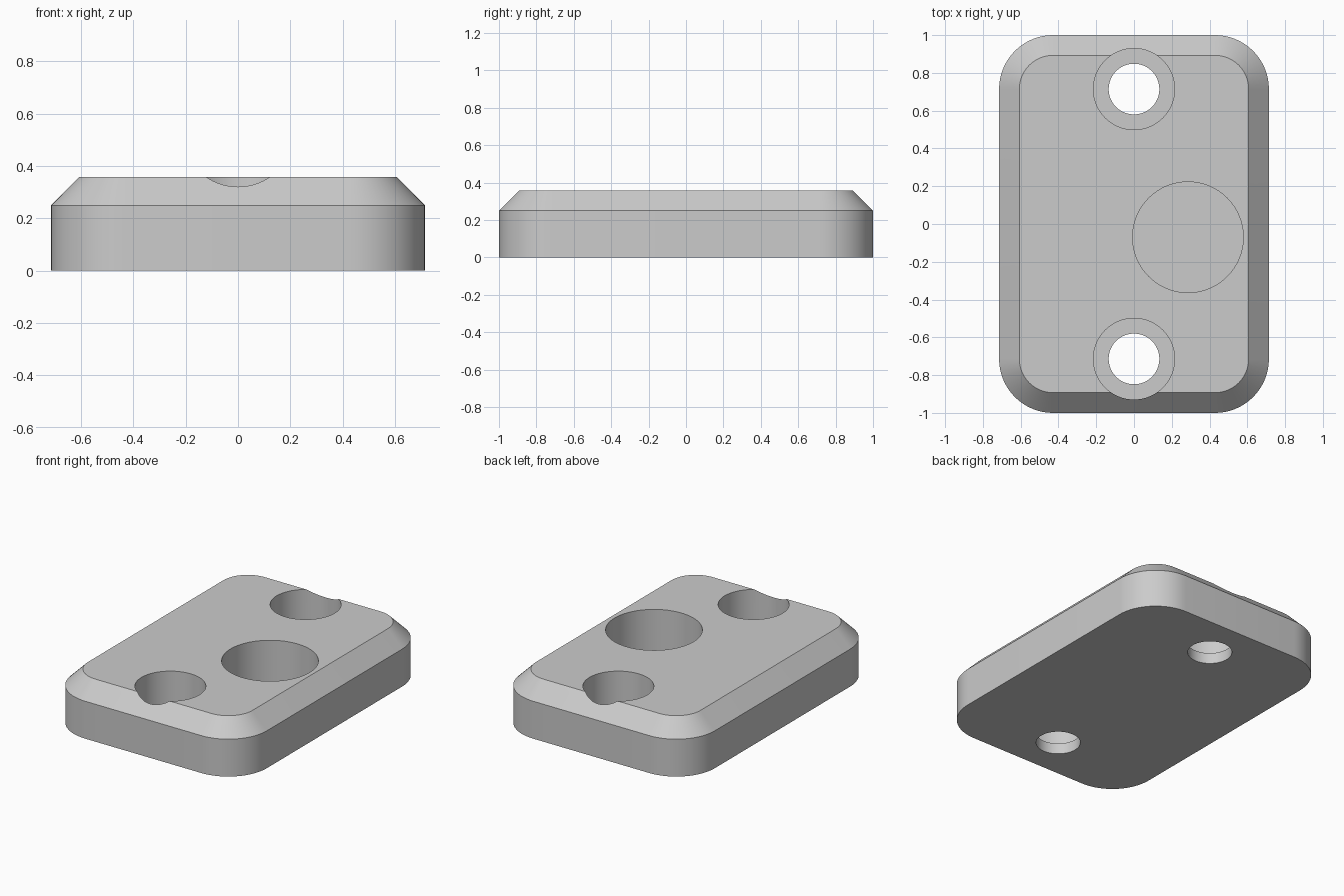
import bpy, bmesh
from math import sin, cos, pi, radians

cube = bpy.data.objects.get("Cube")
if cube:
    bpy.data.objects.remove(cube, do_unlink=True)

UNIT = 1 / 28                      # plate is 40 x 56 x 10 of these
WIDTH, LENGTH, HEIGHT = 20 * UNIT, 28 * UNIT, 10 * UNIT
CHAMFER, CORNER, FLOOR = 3 * UNIT, 8 * UNIT, 2 * UNIT

grey = bpy.data.materials.new("light grey")
grey.use_nodes = True
colour = (0.6, 0.6, 0.6, 1)
grey.diffuse_color = colour
grey.node_tree.nodes["Principled BSDF"].inputs["Base Color"].default_value = colour


def rounded_ring(half_x, half_y, radius, z, steps=16):
    """Outline of a rounded rectangle, counter-clockwise."""
    points = []
    for quarter, (sx, sy) in enumerate([(1, 1), (-1, 1), (-1, -1), (1, -1)]):
        for i in range(steps + 1):
            a = (quarter + i / steps) * pi / 2
            points.append((sx * (half_x - radius) + radius * cos(a),
                           sy * (half_y - radius) + radius * sin(a), z))
    return points


def circle_ring(radius, z, steps=96):
    return [(radius * cos(2 * pi * i / steps), radius * sin(2 * pi * i / steps), z)
            for i in range(steps)]


def stack(name, outlines, location=(0, 0, 0)):
    """Closed solid skinned over a stack of matching outlines."""
    bm = bmesh.new()
    rings = [[bm.verts.new(p) for p in outline] for outline in outlines]
    count = len(rings[0])
    for low, high in zip(rings, rings[1:]):
        for i in range(count):
            j = (i + 1) % count
            bm.faces.new((low[i], low[j], high[j], high[i]))
    bm.faces.new(rings[0][::-1])
    bm.faces.new(rings[-1])
    mesh = bpy.data.meshes.new(name)
    bm.to_mesh(mesh)
    bm.free()
    obj = bpy.data.objects.new(name, mesh)
    obj.location = location
    bpy.context.collection.objects.link(obj)
    mesh.materials.append(grey)
    return obj


# Plate with rounded corners and a chamfered top edge
plate = stack("mounting_plate", [
    rounded_ring(WIDTH, LENGTH, CORNER, 0),
    rounded_ring(WIDTH, LENGTH, CORNER, HEIGHT - CHAMFER),
    rounded_ring(WIDTH - CHAMFER, LENGTH - CHAMFER, CORNER - CHAMFER, HEIGHT)])

# Counterbored screw holes at both ends
cutters = []
HOLE, BORE = 0.134, 0.215
for name, side in (("front", -1), ("back", 1)):
    cutters.append(stack(name + "_screw_hole_cutter", [
        circle_ring(HOLE, -0.1), circle_ring(HOLE, FLOOR),
        circle_ring(BORE, FLOOR), circle_ring(BORE, 0.5)],
        (0, side * 20 * UNIT, 0)))

# Blind round pocket, off centre
cutters.append(stack("round_pocket_cutter",
                     [circle_ring(0.293, FLOOR), circle_ring(0.293, 0.5)],
                     (8 * UNIT, -0.07, 0)))

bpy.ops.object.select_all(action="DESELECT")
bpy.context.view_layer.objects.active = plate
plate.select_set(True)
for cutter in cutters:
    cut = plate.modifiers.new(cutter.name, "BOOLEAN")
    cut.operation = "DIFFERENCE"
    cut.solver = "EXACT"
    cut.object = cutter
    bpy.ops.object.modifier_apply(modifier=cut.name)
    bpy.data.objects.remove(cutter, do_unlink=True)

bpy.ops.object.shade_smooth_by_angle(angle=radians(25))
